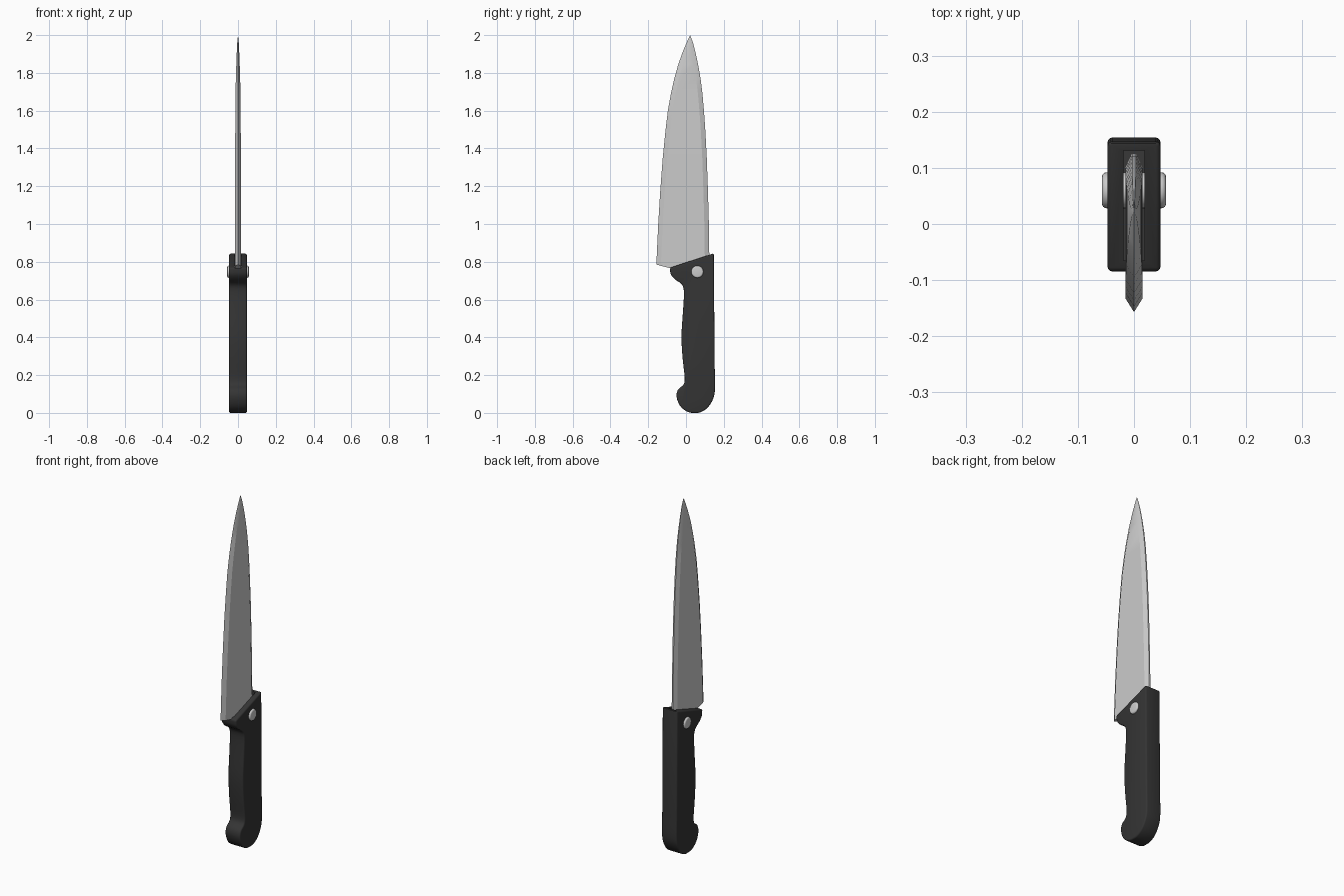
import bpy, bmesh, math
from mathutils import Vector, Matrix

if "Cube" in bpy.data.objects:
    bpy.data.objects.remove(bpy.data.objects["Cube"])


def mesh_object(name, bm):
    bmesh.ops.recalc_face_normals(bm, faces=bm.faces)
    me = bpy.data.meshes.new(name)
    bm.to_mesh(me)
    bm.free()
    ob = bpy.data.objects.new(name, me)
    bpy.context.collection.objects.link(ob)
    return ob


def prism(name, outline, half):
    """Extrude a (y, z) outline symmetrically along x."""
    bm = bmesh.new()
    face = bm.faces.new([bm.verts.new((-half, y, z)) for y, z in outline])
    ext = bmesh.ops.extrude_face_region(bm, geom=[face])
    verts = [v for v in ext["geom"] if isinstance(v, bmesh.types.BMVert)]
    bmesh.ops.translate(bm, verts=verts, vec=(2 * half, 0, 0))
    return mesh_object(name, bm)


def spline(pts, steps):
    """Catmull-Rom curve through the points."""
    p = [Vector(q) for q in pts]
    p = [2 * p[0] - p[1]] + p + [2 * p[-1] - p[-2]]
    out = []
    for i in range(1, len(p) - 2):
        a, b, c, d = p[i - 1:i + 3]
        for k in range(steps):
            t = k / steps
            out.append(0.5 * (2 * b + (c - a) * t + (2 * a - 5 * b + 4 * c - d) * t * t
                              + (3 * b - a - 3 * c + d) * t ** 3))
    return out + [p[-2]]


def bake(ob, angle):
    """Apply modifiers and smooth the shading."""
    dg = bpy.context.evaluated_depsgraph_get()
    me = bpy.data.meshes.new_from_object(ob.evaluated_get(dg))
    ob.modifiers.clear()
    ob.data = me
    bpy.ops.object.select_all(action='DESELECT')
    ob.select_set(True)
    bpy.context.view_layer.objects.active = ob
    bpy.ops.object.shade_smooth_by_angle(angle=math.radians(angle))


# Handle: contoured grip with finger guard and hooked butt
front = spline([(-0.085, 0.768), (-0.081, 0.735), (-0.06, 0.708), (-0.022, 0.68),
                (-0.011, 0.64), (-0.015, 0.55), (-0.024, 0.41), (-0.018, 0.29),
                (-0.007, 0.19), (-0.013, 0.15), (-0.042, 0.124), (-0.05, 0.085),
                (-0.03, 0.035), (0.008, 0.006), (0.04, 0.0), (0.075, 0.003),
                (0.115, 0.028), (0.146, 0.08), (0.154, 0.14), (0.152, 0.24)], 3)
handle = prism("handle", front + [(0.147, 0.845)], 0.047)
bev = handle.modifiers.new("rounding", 'BEVEL')
bev.width, bev.segments = 0.008, 3
bev.limit_method, bev.angle_limit = 'ANGLE', math.radians(45)

# Slot in the slanted top of the handle for the blade
cutter = prism("slot_cutter", [(-0.065, 0.73), (0.131, 0.70), (0.131, 0.95), (-0.065, 0.95)], 0.019)
cutter.hide_render = True
cut = handle.modifiers.new("slot", 'BOOLEAN')
cut.operation, cut.solver, cut.object = 'DIFFERENCE', 'EXACT', cutter
bake(handle, 35)
bpy.data.objects.remove(cutter)
mat = bpy.data.materials.new("black_plastic")
mat.diffuse_color = (0.035, 0.035, 0.035, 1)
mat.use_nodes = True
mat.node_tree.nodes["Principled BSDF"].inputs["Base Color"].default_value = mat.diffuse_color
handle.data.materials.clear()
handle.data.materials.append(mat)

# Blade: lofted six-sided sections (z, edge y, spine y, half thickness)
stations = [tuple(v) for v in (
    (0.785, -0.157, 0.125, 0.015), (1.0, -0.147, 0.121, 0.015),
    (1.18, -0.136, 0.116, 0.015), (1.35, -0.123, 0.110, 0.015),
    (1.5, -0.108, 0.102, 0.0145), (1.6, -0.096, 0.095, 0.014),
    (1.69, -0.080, 0.087, 0.013), (1.77, -0.062, 0.077, 0.0115),
    (1.845, -0.041, 0.064, 0.009), (1.91, -0.018, 0.050, 0.0065),
    (1.96, 0.003, 0.037, 0.004))]
bm = bmesh.new()
rings = []
for i, (z, e, s, t) in enumerate(stations):
    w = min(0.024, 0.3 * (s - e))
    section = [(0, e), (t, e + w), (t, s - w), (t * 0.25, s),
               (-t * 0.25, s), (-t, s - w), (-t, e + w)]
    # the heel slopes down into the handle
    rings.append([bm.verts.new((x, y, z - (0.26 * (y - e) if i == 0 else 0)))
                  for x, y in section])
n = len(rings[0])
for a, b in zip(rings, rings[1:]):
    for k in range(n):
        bm.faces.new((a[k], a[(k + 1) % n], b[(k + 1) % n], b[k]))
tip = bm.verts.new((0, 0.022, 2.0))
for k in range(n):
    bm.faces.new((rings[-1][k], rings[-1][(k + 1) % n], tip))
bm.faces.new(rings[0])
blade = mesh_object("blade", bm)
bake(blade, 20)

# Rivet: one pin through the handle with rounded heads
bm = bmesh.new()
bmesh.ops.create_cone(bm, cap_ends=True, segments=32, radius1=0.032, radius2=0.032,
                      depth=0.114, matrix=Matrix.Rotation(math.pi / 2, 4, 'Y'))
bmesh.ops.translate(bm, verts=bm.verts, vec=(0, 0.06, 0.747))
rivet = mesh_object("rivet", bm)
bev = rivet.modifiers.new("dome", 'BEVEL')
bev.width, bev.segments = 0.008, 4
bev.limit_method, bev.angle_limit = 'ANGLE', math.radians(45)
bake(rivet, 40)
